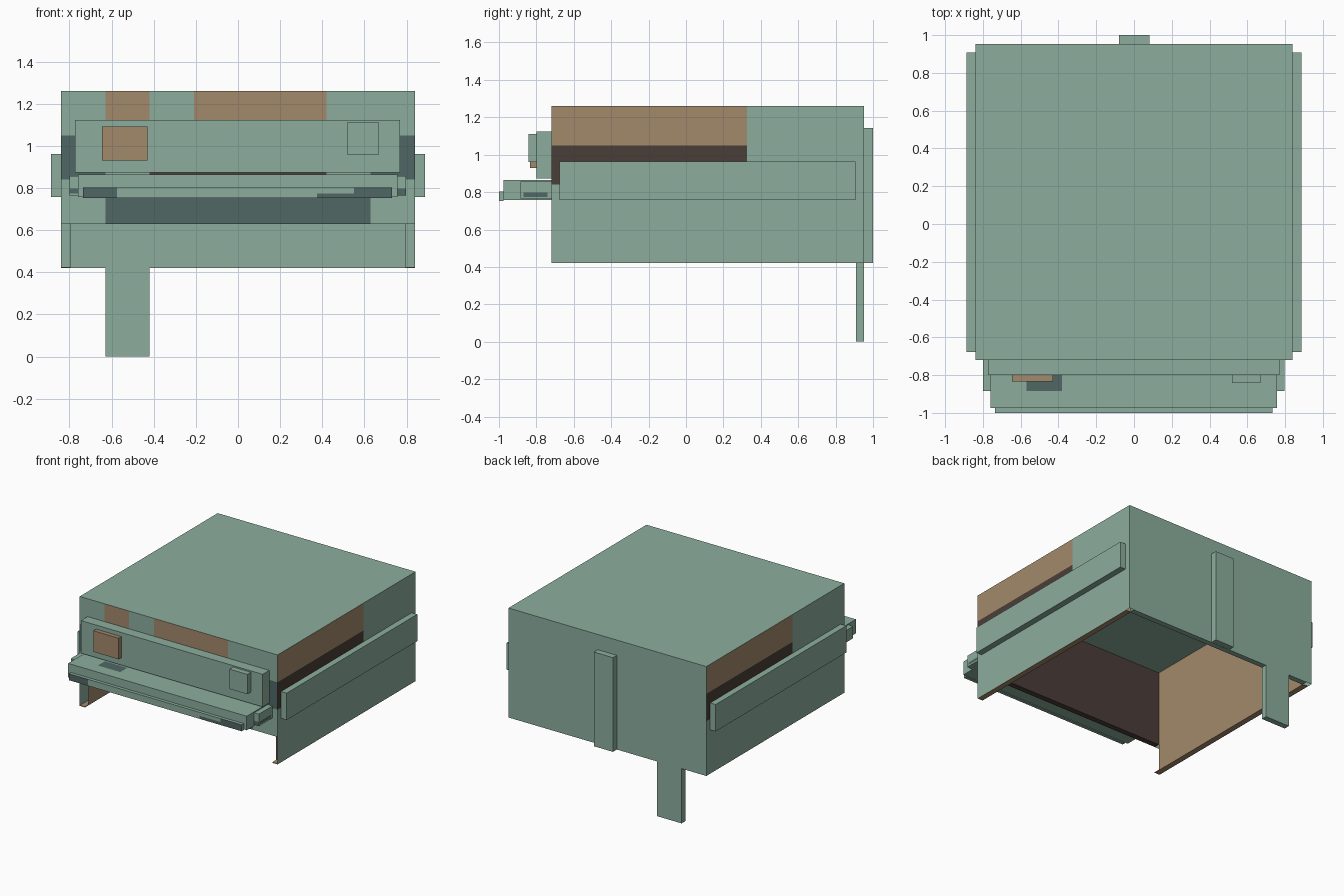
import bpy, bmesh
from mathutils import Vector

cube = bpy.data.objects.get("Cube")
if cube:
    bpy.data.objects.remove(cube, do_unlink=True)


def material(name, rgb):
    lin = [((c / 255 + 0.055) / 1.055) ** 2.4 for c in rgb] + [1]
    m = bpy.data.materials.new(name)
    m.use_nodes = True
    m.diffuse_color = lin
    m.node_tree.nodes["Principled BSDF"].inputs["Base Color"].default_value = lin
    return m


MATS = {
    "green": material("sage green", (140, 174, 158)),
    "tan": material("tan", (162, 137, 107)),
    "brown": material("dark brown", (75, 62, 57)),
    "slate": material("dark slate", (80, 103, 101)),
}
NAMES = list(MATS)
AXES = {"-x": (-1, 0, 0), "+x": (1, 0, 0), "-y": (0, -1, 0),
        "+y": (0, 1, 0), "-z": (0, 0, -1), "+z": (0, 0, 1)}


def box(name, lo, hi, colour="green", patches=(), inward=False):
    """Box with painted face areas: (colour, side, u0, u1, v0, v1); colour None opens the area."""
    bm = bmesh.new()
    bmesh.ops.create_cube(bm, size=1)
    lo, hi = Vector(lo), Vector(hi)
    for v in bm.verts:
        v.co = [lo[i] + (hi[i] - lo[i]) * (v.co[i] + 0.5) for i in range(3)]
    bm.normal_update()

    def on_side(f, side):
        return f.normal.dot(Vector(AXES[side])) > 0.9

    def uv_axes(side):
        return [i for i in range(3) if i != "xyz".index(side[1])]

    # cut each side along the edges of its areas
    for _, side, u0, u1, v0, v1 in patches:
        for axis, cuts in zip(uv_axes(side), ((u0, u1), (v0, v1))):
            for c in cuts:
                if not lo[axis] + 0.001 < c < hi[axis] - 0.001:
                    continue
                faces = [f for f in bm.faces if on_side(f, side)]
                geom = set(faces)
                for f in faces:
                    geom.update(f.edges)
                    geom.update(f.verts)
                co, no = Vector((0, 0, 0)), Vector((0, 0, 0))
                co[axis], no[axis] = c, 1
                bmesh.ops.bisect_plane(bm, geom=list(geom), plane_co=co, plane_no=no)
                bm.normal_update()
    gone = []
    for f in bm.faces:
        f.material_index = NAMES.index(colour)
        c = f.calc_center_median()
        for col, side, u0, u1, v0, v1 in patches:
            a, b = uv_axes(side)
            if on_side(f, side) and u0 < c[a] < u1 and v0 < c[b] < v1:
                if col is None:
                    gone.append(f)
                else:
                    f.material_index = NAMES.index(col)
    bmesh.ops.delete(bm, geom=list(set(gone)), context="FACES")
    if inward:
        bmesh.ops.reverse_faces(bm, faces=bm.faces[:])
    me = bpy.data.meshes.new(name)
    bm.to_mesh(me)
    bm.free()
    for m in MATS.values():
        me.materials.append(m)
    ob = bpy.data.objects.new(name, me)
    bpy.context.collection.objects.link(ob)
    return ob


# main dimensions
W, FRONT, BACK = 0.84, -0.72, 0.953
LOW, SILL, TOP = 0.42, 0.63, 1.26
T, P = 0.045, 0.21
ROW1, ROW2 = TOP - P, TOP - 2 * P
ALL = (-2, 2, -2, 2)

# outer shell, open underneath and below the front panel
box("body_shell", (-W, FRONT, LOW), (W, BACK, TOP), "green", [
    (None, "-z", *ALL),
    (None, "-y", -W, W, LOW, SILL),
    ("tan", "-y", -3 * P, -2 * P, ROW1, TOP),
    ("tan", "-y", -P, 2 * P, ROW1, TOP),
    ("slate", "-y", -W, -3 * P, ROW2, ROW1),
    ("slate", "-y", 3 * P, W, ROW2, ROW1),
    ("brown", "-y", -2 * P, 2 * P, ROW2, ROW1),
    ("slate", "-y", -3 * P, 3 * P, SILL, ROW2),
    ("tan", "+x", FRONT, 0.325, ROW1, TOP),
    ("brown", "+x", FRONT, 0.325, ROW2, ROW1),
    ("tan", "-x", -0.09, BACK, ROW1, TOP),
    ("brown", "-x", -0.09, BACK, ROW2, ROW1),
])

# inner lining
box("body_lining", (-W + T, FRONT + T, LOW), (W - T, BACK - T, TOP - T), "green", [
    (None, "-z", *ALL),
    (None, "-y", -W, W, LOW, SILL),
    ("brown", "-y", -W, W, SILL, TOP),
    ("tan", "-x", *ALL),
    ("tan", "+x", *ALL),
], inward=True)

# lower rims closing the wall thickness
for side, s in (("left", 1), ("right", -1)):
    x0, x1 = sorted((s * (W - T), s * (W - 0.002)))
    box(side + "_rim", (x0, FRONT, LOW), (x1, BACK - T, LOW + 0.005), "tan")
box("back_rim", (-W + T, BACK - T, LOW), (W - T, BACK - 0.002, LOW + 0.005))
box("front_rim", (-W + T, FRONT + 0.002, SILL), (W - T, FRONT + T, SILL + 0.005), "brown")

# side rails
for side, s in (("left", 1), ("right", -1)):
    x0, x1 = sorted((s * W, s * 0.887))
    box(side + "_rail", (x0, -0.677, 0.757), (x1, 0.907, 0.963))

# back strip and leg
box("back_strip", (-0.08, BACK, LOW), (0.083, 1.0, 1.143))
box("back_leg", (-3 * P, BACK - T, 0), (-2 * P, BACK, LOW))

# front panel with its two blocks
box("front_panel", (-0.773, -0.8, 0.873), (0.77, FRONT, 1.123))
box("right_block", (-0.645, -0.833, 0.93), (-0.43, -0.8, 1.092), "tan")
box("left_block", (0.518, -0.843, 0.96), (0.67, -0.8, 1.112))

# stepped bumper
box("bumper_base", (-0.8, -0.885, 0.765), (0.797, FRONT, 0.857), "green", [
    ("slate", "+x", -0.87, -0.74, 0.775, 0.797),
    ("slate", "-y", -0.8, -0.76, 0.775, 0.797),
    ("slate", "-y", 0.757, 0.797, 0.765, 0.797),
])
box("bumper_bar", (-0.76, -0.975, 0.757), (0.757, FRONT, 0.865), "green", [
    ("slate", "+z", -0.57, -0.38, -0.885, -0.8),
])
box("bumper_lip", (-0.735, -1.0, 0.752), (0.732, -0.975, 0.802), "green", [
    ("slate", "-y", -0.735, -0.575, 0.75, 0.81),
    ("slate", "-y", 0.375, 0.55, 0.75, 0.775),
    ("slate", "-y", 0.55, 0.735, 0.75, 0.81),
])
